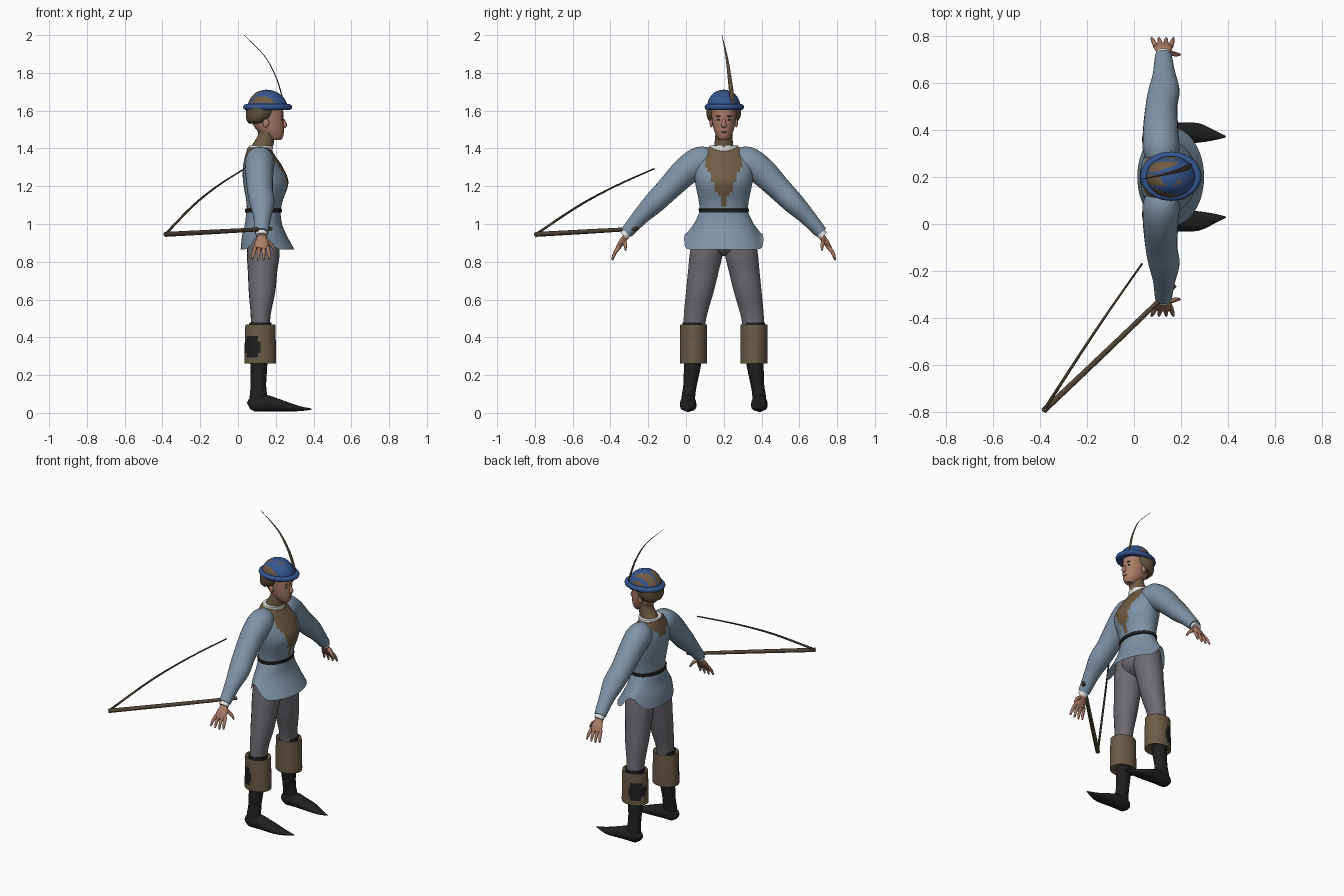
import bpy, bmesh, math
from mathutils import Vector

MID = 0.2  # the figure faces +x and is symmetric about y = MID


def material(name, rgb):
    m = bpy.data.materials.new(name)
    m.diffuse_color = (*rgb, 1)
    return m


TUNIC = material("tunic blue grey", (0.21, 0.295, 0.385))
GREY = material("trouser grey", (0.155, 0.145, 0.165))
BLACK = material("boot black", (0.014, 0.014, 0.015))
TAN = material("cuff tan", (0.15, 0.105, 0.06))
BROWN = material("cloth brown", (0.16, 0.105, 0.055))
SKIN = material("skin", (0.40, 0.20, 0.135))
BLUE = material("hat blue", (0.035, 0.09, 0.28))
WHITE = material("linen white", (0.8, 0.8, 0.8))
WOOD = material("wood brown", (0.085, 0.06, 0.036))
HAIR = material("hair brown", (0.12, 0.085, 0.045))


def spline(rows, k):
    """Catmull-Rom through rows of numbers, k steps per span."""
    out = []
    for i in range(len(rows) - 1):
        p = [rows[max(0, min(len(rows) - 1, i + j))] for j in (-1, 0, 1, 2)]
        for s in range(k):
            t = s / k
            out.append([b + 0.5 * t * (c - a + t * (2 * a - 5 * b + 4 * c - d
                        + t * (3 * (b - c) + d - a))) for a, b, c, d in zip(*p)])
    return out + [list(rows[-1])]


def loft(name, rows, mats, n=16, k=3, flat=False, ref=(1, 0, 0), caps=True, rule=None, bend=None):
    """Skin of ellipses; each row is x, y, z, half width along ref, other half width."""
    pts = spline(rows, k)
    bm = bmesh.new()
    rings = []
    for i, (x, y, z, a, b) in enumerate(pts):
        t = Vector((0, 0, 1))
        if not flat:
            t = (Vector(pts[min(i + 1, len(pts) - 1)][:3]) - Vector(pts[max(i - 1, 0)][:3])).normalized()
        v = t.cross(Vector(ref)).normalized()
        u = v.cross(t)
        ring = []
        for j in range(n):
            g = 2 * math.pi * j / n
            co = Vector((x, y, z)) + u * max(a, .001) * math.cos(g) + v * max(b, .001) * math.sin(g)
            if bend:
                co.z += bend(g, i / (len(pts) - 1))
            ring.append(bm.verts.new(co))
        rings.append(ring)
    for p, q in zip(rings, rings[1:]):
        for j in range(n):
            bm.faces.new((p[j], p[(j + 1) % n], q[(j + 1) % n], q[j]))
    if caps:
        bm.faces.new(rings[0])
        bm.faces.new(rings[-1])
    bmesh.ops.recalc_face_normals(bm, faces=bm.faces)
    if rule:
        bm.normal_update()
        for f in bm.faces:
            f.material_index = int(rule(f.calc_center_median(), f.normal))
    me = bpy.data.meshes.new(name)
    bm.to_mesh(me)
    bm.free()
    for m in mats:
        me.materials.append(m)
    ob = bpy.data.objects.new(name, me)
    bpy.context.collection.objects.link(ob)
    return ob


def upright(rows, y=MID):
    """Rows of z, x centre, half depth, half width."""
    return [(x, y, z, a, b) for z, x, a, b in rows]


def blob(name, loc, size, mat):
    bpy.ops.mesh.primitive_uv_sphere_add(segments=14, ring_count=8, location=loc)
    ob = bpy.context.object
    ob.name, ob.scale = name, size
    ob.data.materials.append(mat)
    return ob


# Tunic body with a ragged brown front panel and nape patch
def panel(c, n):
    d = abs(c.y - MID) + 0.006 * math.sin(c.z * 90)
    if c.x > 0.13:
        return c.z > 1.09 and d < min(0.1, (c.z - 1.08) * 0.42)
    return c.z > 1.31 and d < (c.z - 1.28) * 0.8


loft("tunic_body", upright([(1.05, .135, .088, .125), (1.12, .14, .096, .132), (1.22, .147, .12, .152),
     (1.30, .132, .106, .16), (1.36, .118, .08, .14), (1.405, .112, .06, .09)]),
     [TUNIC, BROWN], n=56, k=6, flat=True, rule=panel)

# Flared skirt, slit at both hips
loft("tunic_skirt", upright([(1.07, .134, .09, .125), (1.0, .135, .098, .155), (.94, .14, .118, .18),
     (.865, .156, .142, .21)]), [TUNIC], n=48, k=4, flat=True, caps=False,
     bend=lambda g, t: t * t * 0.085 * max(0, abs(math.sin(g - math.copysign(.25, math.sin(g))))) ** 14)

# Belt
loft("belt", upright([(1.06, .135, .092, .128), (1.062, .135, .097, .132), (1.08, .135, .098, .133),
     (1.082, .135, .092, .128)]), [BLACK], n=40, k=1, flat=True)

# Trouser seat
loft("trouser_seat", upright([(.83, .13, .03, .03), (.87, .132, .08, .11), (.95, .134, .09, .15),
     (1.04, .134, .083, .12)]), [GREY], n=28, flat=True)

for s, side in ((-1, "right"), (1, "left")):
    def y(off):
        return MID + s * off

    def limb(name, rows, mats, **kw):
        return loft(side + "_" + name, [(r[0], y(r[1]), *r[2:]) for r in rows], mats, **kw)

    # Sleeve, linen cuff and hand
    limb("sleeve", [(.115, .06, 1.335, .06, .06), (.115, .12, 1.33, .078, .082), (.113, .2, 1.28, .075, .076),
         (.117, .3, 1.18, .068, .064), (.128, .37, 1.11, .066, .058), (.128, .44, 1.04, .048, .045),
         (.125, .515, .955, .036, .034)], [TUNIC], n=22, k=4)
    limb("linen_cuff", [(.125, .50, .97, .03, .028), (.125, .527, .937, .031, .026)], [WHITE], k=1)
    limb("palm", [(.125, .505, .955, .022, .018), (.125, .525, .925, .026, .017), (.125, .545, .898, .038, .016),
         (.122, .562, .868, .036, .012)], [SKIN], n=14)
    for i in range(4):
        limb("finger_%d" % (i + 1), [(.093 + .021 * i, .553, .88, .011, .011),
             (.082 + .027 * i, .577, .847, .0095, .0095),
             (.075 + .031 * i, .59, .815 - .006 * (i in (1, 2)), .005, .005)], [SKIN], n=8)
    limb("thumb", [(.145, .53, .915, .013, .012), (.175, .522, .892, .01, .01), (.195, .52, .862, .005, .005)],
         [SKIN], n=8)

    # Trouser leg
    limb("trouser_leg", [(.134, .085, .96, .08, .075), (.134, .092, .85, .087, .088), (.13, .108, .75, .078, .082),
         (.127, .127, .64, .07, .074), (.12, .15, .52, .053, .062), (.118, .16, .42, .05, .055)],
         [GREY], n=22, k=4, flat=True)

    # Boot: lining, folded cuff with a dark outer patch, shaft and pointed foot
    limb("boot_lining", [(.118, .16, .44, .06, .058), (.118, .16, .478, .058, .058)], [BLACK], flat=True)
    limb("boot_cuff", [(.118, .16, .275, .07, .058), (.118, .16, .27, .081, .068), (.118, .16, .275, .084, .071),
         (.118, .16, .45, .08, .071), (.118, .16, .462, .076, .067), (.118, .16, .458, .06, .055)],
         [TAN, BLACK], n=44, k=7, flat=True,
         rule=lambda c, n: s * (c.y - y(.16)) > 0 and ((c.x - .075) / .04) ** 2 + ((c.z - .35) / .062) ** 2 < 1)
    limb("boot_shaft", [(.11, .163, .32, .046, .046), (.11, .166, .25, .045, .045), (.108, .178, .15, .041, .036),
         (.108, .187, .09, .046, .036), (.11, .188, .03, .046, .038)], [BLACK], n=20, flat=True)
    limb("boot_foot", [(.057, .189, .035, .018, .02), (.08, .189, .045, .036, .04), (.14, .189, .052, .042, .045),
         (.2, .188, .043, .044, .036), (.27, .187, .031, .042, .023), (.33, .178, .022, .025, .013),
         (.39, .171, .02, .003, .003)], [BLACK], n=18, ref=(0, 1, 0))

    # Paired face details
    blob(side + "_eye", (.232, y(.025), 1.552), (.005, .011, .005), BLACK)
    blob(side + "_eyebrow", (.235, y(.026), 1.571), (.005, .016, .004), HAIR)
    blob(side + "_ear", (.148, y(.066), 1.535), (.016, .009, .024), SKIN)

# Neck and linen collar
loft("neck", upright([(1.38, .118, .06, .06), (1.42, .132, .056, .05), (1.47, .15, .045, .045),
     (1.51, .15, .045, .045)]), [BROWN], n=20, flat=True)
loft("linen_collar", upright([(1.385, .118, .064, .082), (1.415, .122, .064, .076)]), [WHITE],
     n=28, k=1, flat=True)

# Head, nose, mouth and hair
loft("head", upright([(1.445, .2, .026, .024), (1.46, .192, .046, .036), (1.49, .174, .069, .05),
     (1.53, .16, .083, .06), (1.57, .154, .087, .065), (1.62, .15, .088, .068)]), [SKIN], n=28, k=4, flat=True)
loft("nose", [(.232, MID, 1.562, .006, .006), (.245, MID, 1.535, .011, .011), (.247, MID, 1.52, .012, .015),
     (.235, MID, 1.512, .005, .008)], [SKIN], n=10)
blob("mouth", (.239, MID, 1.486), (.005, .018, .004), HAIR)
loft("hair", upright([(1.535, .095, .035, .058), (1.545, .103, .055, .076), (1.57, .116, .074, .09),
     (1.62, .124, .08, .094)]), [HAIR], n=26, flat=True,
     bend=lambda g, t: (1 - t) * .006 * math.sin(g * 9))


# Hat: patched crown and rolled brim
def worn(c, n):
    return 1.638 < c.z < 1.703 and c.x < .155 + .05 * math.sin(c.y * 75 + c.z * 30) and math.sin(c.y * 110) > -.75


loft("hat_crown", upright([(1.61, .157, .105, .088), (1.64, .156, .102, .086), (1.67, .155, .086, .074),
     (1.695, .153, .058, .052), (1.708, .152, .026, .024), (1.711, .152, .002, .002)]),
     [BLUE, BROWN], n=44, k=5, flat=True, rule=worn)
bpy.ops.mesh.primitive_torus_add(major_segments=44, minor_segments=10, major_radius=1, minor_radius=.16,
                                 location=(.157, .203, 1.619))
brim = bpy.context.object
brim.name, brim.scale = "hat_brim", (.112, .09, .1)
brim.data.materials.append(BLUE)

# Long curved feather
loft("hat_feather", [(.245, .248, 1.62, .003, .009), (.229, .241, 1.69, .003, .012), (.2, .23, 1.78, .0025, .01),
     (.14, .214, 1.89, .002, .006), (.032, .19, 2.0, .001, .001)], [WOOD], n=8, k=5)

# Bow: straight stave and thin curved limb
loft("bow_stave", [(-.385, -.795, .945, .013, .013), (-.1, -.525, .96, .012, .012), (.175, -.26, .975, .01, .01)],
     [WOOD], n=10, ref=(0, 0, 1))
loft("bow_limb", [(-.385, -.795, .945, .007, .007), (-.24, -.57, 1.095, .006, .006), (-.11, -.375, 1.2, .005, .005),
     (.035, -.168, 1.293, .004, .004)], [WOOD], n=8, k=5, ref=(0, 0, 1))

# Smooth shading with sharp edges kept
bpy.ops.object.select_all(action='SELECT')
bpy.context.view_layer.objects.active = brim
bpy.ops.object.shade_smooth_by_angle(angle=math.radians(45))
